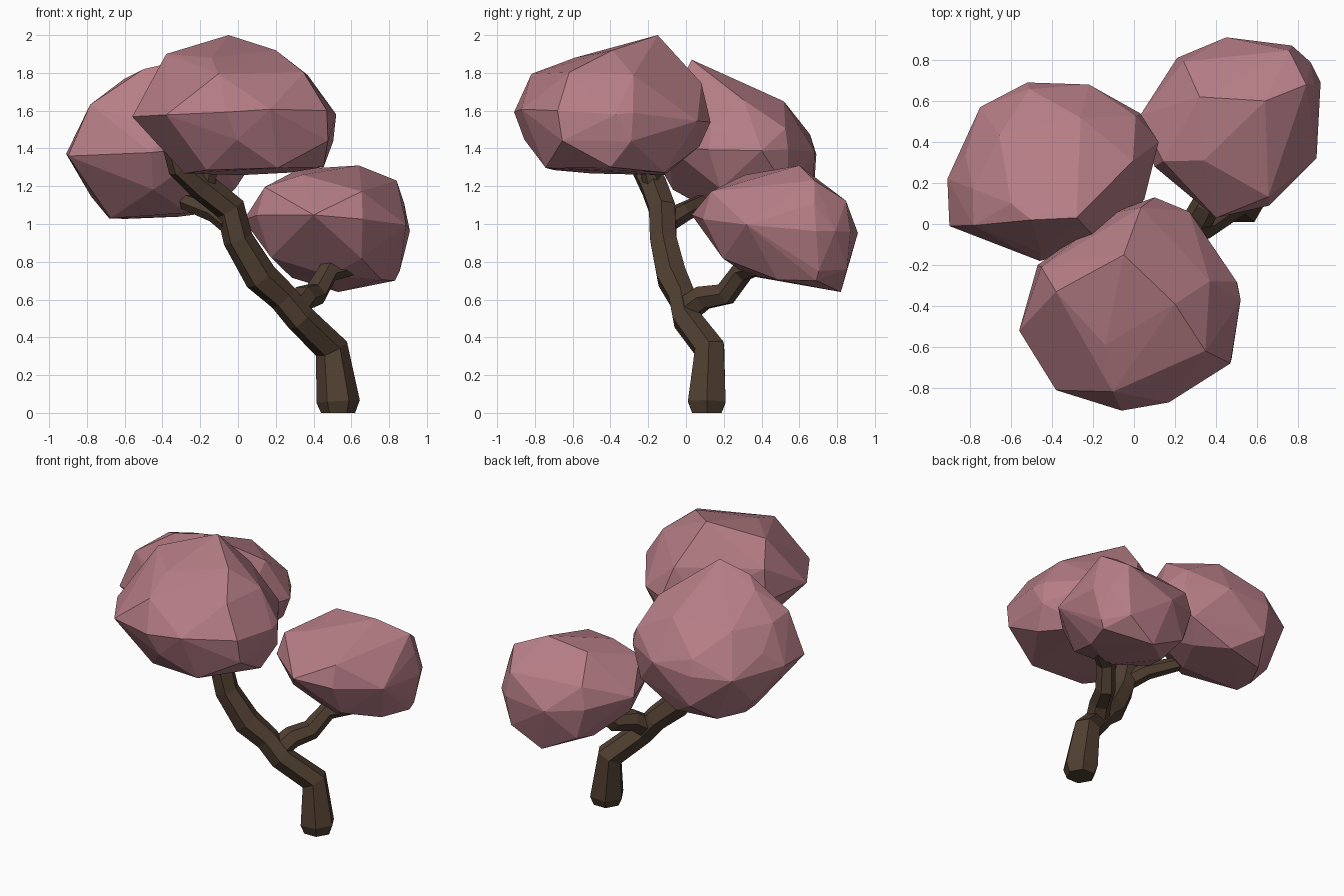
import bpy
import bmesh
import random
from mathutils import Vector

random.seed(4)
default = bpy.data.objects.get("Cube")
if default:
    bpy.data.objects.remove(default, do_unlink=True)


def make_material(name, color):
    mat = bpy.data.materials.new(name)
    mat.use_nodes = True
    mat.diffuse_color = color
    mat.node_tree.nodes["Principled BSDF"].inputs["Base Color"].default_value = color
    return mat


blossom = make_material("dusty pink blossom", (0.465, 0.205, 0.237, 1))
bark = make_material("dark brown bark", (0.082, 0.05, 0.031, 1))


def limb(name, path):
    """Six-sided tapering tube; each path point is x, y, z, radius."""
    curve = bpy.data.curves.new(name, "CURVE")
    curve.dimensions = "3D"
    curve.bevel_depth = 1
    curve.bevel_resolution = 1
    curve.use_fill_caps = True
    spline = curve.splines.new("POLY")
    spline.points.add(len(path) - 1)
    for point, (x, y, z, radius) in zip(spline.points, path):
        point.co = (x, y, z, 1)
        point.radius = radius
    obj = bpy.data.objects.new(name, curve)
    bpy.context.collection.objects.link(obj)
    bpy.ops.object.select_all(action="DESELECT")
    obj.select_set(True)
    bpy.context.view_layer.objects.active = obj
    bpy.ops.object.convert(target="MESH")
    obj = bpy.context.view_layer.objects.active
    obj.data.materials.clear()
    obj.data.materials.append(bark)
    for face in obj.data.polygons:
        face.use_smooth = False
        face.material_index = 0


def crown(name, center, outline, levels, tilt, peaks):
    """Faceted hull: the plan outline scaled at each level (z, scale, dx, dy)."""
    bm = bmesh.new()
    mid = Vector(center)
    plan = [Vector(p) - mid for p in outline]
    for i, (z, scale, dx, dy) in enumerate(levels):
        for j, p in enumerate(plan):
            # The widest level keeps every corner, the others alternate
            if scale < 1 and (i + j) % 2:
                continue
            wobble = 0 if scale == 1 else 0.02
            q = p * scale * (1 + random.uniform(-wobble, wobble))
            x, y = q.x + dx, q.y + dy
            height = z + tilt[0] * x + tilt[1] * y + random.uniform(-1, 1) * 0.012
            bm.verts.new((mid.x + x, mid.y + y, height))
    for peak in peaks:
        bm.verts.new(peak)
    hull = bmesh.ops.convex_hull(bm, input=bm.verts)
    unused = {g for g in hull["geom_interior"] + hull["geom_unused"]
              if isinstance(g, bmesh.types.BMVert)}
    bmesh.ops.delete(bm, geom=list(unused), context="VERTS")
    bmesh.ops.recalc_face_normals(bm, faces=bm.faces)
    mesh = bpy.data.meshes.new(name)
    bm.to_mesh(mesh)
    bm.free()
    mesh.materials.append(blossom)
    bpy.context.collection.objects.link(bpy.data.objects.new(name, mesh))


# Crooked trunk and its branches
limb("trunk", [
    (0.53, 0.11, 0, 0.09), (0.53, 0.11, 0.06, 0.115), (0.495, 0.125, 0.34, 0.09),
    (0.33, 0, 0.5, 0.08), (0.24, -0.02, 0.61, 0.08), (0.12, -0.075, 0.72, 0.09),
    (0, -0.12, 0.92, 0.08), (-0.04, -0.125, 1.08, 0.08), (-0.19, -0.17, 1.2, 0.078),
    (-0.31, -0.23, 1.3, 0.065), (-0.35, -0.26, 1.41, 0.05), (-0.33, -0.28, 1.5, 0.04)])
limb("left_branch", [
    (0.29, -0.02, 0.53, 0.075), (0.35, 0.09, 0.61, 0.07), (0.41, 0.21, 0.63, 0.065),
    (0.48, 0.3, 0.75, 0.06), (0.63, 0.4, 0.78, 0.045)])
limb("right_branch", [
    (-0.04, -0.12, 1.0, 0.06), (-0.12, -0.02, 1.06, 0.055), (-0.28, 0.1, 1.12, 0.045)])
limb("upper_twig", [
    (-0.17, -0.17, 1.19, 0.055), (-0.15, -0.2, 1.3, 0.045), (-0.12, -0.25, 1.42, 0.035)])

# Three blossom crowns
crown("front_crown", (-0.02, -0.4), [
    (-0.56, -0.52), (-0.47, -0.2), (-0.12, 0.05), (0.1, 0.13), (0.27, 0.06),
    (0.5, -0.28), (0.52, -0.37), (0.47, -0.68), (0.17, -0.87), (-0.06, -0.91),
    (-0.38, -0.81)],
    [(1.28, 0.68, 0.1, -0.02), (1.42, 0.9, 0.05, 0), (1.57, 1, 0, 0),
     (1.78, 0.86, -0.05, 0.02)],
    (0.03, -0.05),
    [(-0.05, -0.15, 2.0), (0.2, -0.39, 1.92), (-0.14, -0.59, 1.88), (-0.38, -0.33, 1.9)])
crown("right_crown", (-0.38, 0.27), [
    (-0.91, 0.22), (-0.85, 0.34), (-0.75, 0.57), (-0.52, 0.69), (-0.22, 0.68),
    (0.03, 0.54), (0.12, 0.4), (0.05, 0.12), (-0.12, -0.1), (-0.46, -0.18),
    (-0.9, -0.01)],
    [(1.05, 0.52, -0.02, 0.08), (1.17, 0.86, 0, 0.04), (1.38, 1, 0, 0),
     (1.5, 0.93, 0, 0), (1.64, 0.76, 0, -0.06)],
    (0.04, -0.03),
    [(-0.28, 0.03, 1.87), (-0.5, 0.02, 1.82), (-0.6, 0.1, 1.77), (-0.3, 0.33, 1.73)])
crown("left_crown", (0.48, 0.47), [
    (0.03, 0.53), (0.21, 0.81), (0.45, 0.91), (0.77, 0.87), (0.86, 0.79),
    (0.91, 0.69), (0.89, 0.32), (0.66, 0.09), (0.4, 0.03), (0.1, 0.28)],
    [(0.72, 0.55, 0.05, 0.1), (0.8, 0.84, 0.02, 0.05), (1.0, 1, 0, 0),
     (1.16, 0.9, 0.01, 0.01)],
    (-0.05, -0.09),
    [(0.53, 0.82, 0.64), (0.83, 0.69, 0.7), (0.64, 0.6, 1.31), (0.32, 0.62, 1.29),
     (0.34, 0.31, 1.26), (0.84, 0.68, 1.23)])
